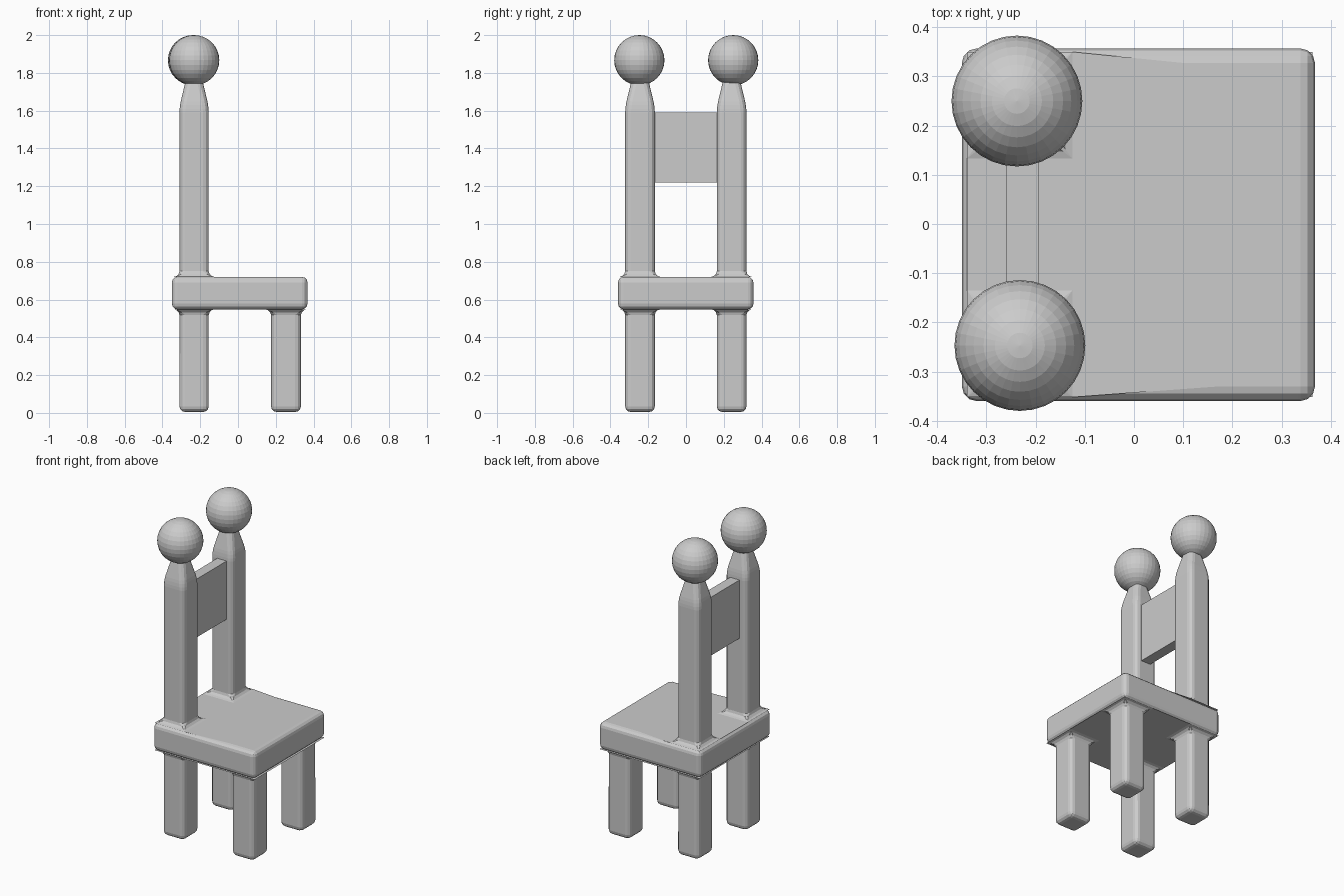
import bpy, bmesh
from mathutils import Vector, Matrix

if "Cube" in bpy.data.objects:
    bpy.data.objects.remove(bpy.data.objects["Cube"])

grey = bpy.data.materials.new("light grey")
grey.diffuse_color = (0.6, 0.6, 0.6, 1)
grey.use_nodes = True
grey.node_tree.nodes["Principled BSDF"].inputs["Base Color"].default_value = grey.diffuse_color


def add_object(name, bm):
    bmesh.ops.recalc_face_normals(bm, faces=bm.faces[:])
    mesh = bpy.data.meshes.new(name)
    bm.to_mesh(mesh)
    bm.free()
    mesh.materials.append(grey)
    obj = bpy.data.objects.new(name, mesh)
    bpy.context.collection.objects.link(obj)
    return obj


def box(x0, x1, y0, y1, z0, z1):
    bm = bmesh.new()
    bmesh.ops.create_cube(bm, size=1)
    for v in bm.verts:
        v.co = Vector((x1 if v.co.x > 0 else x0,
                       y1 if v.co.y > 0 else y0,
                       z1 if v.co.z > 0 else z0))
    return bm


def extrude(bm, face, z, scale=1.0):
    new = bmesh.ops.extrude_discrete_faces(bm, faces=[face])["faces"][0]
    c = new.calc_center_median()
    for v in new.verts:
        v.co = Vector((c.x + (v.co.x - c.x) * scale,
                       c.y + (v.co.y - c.y) * scale, z))
    return new


def corner_faces(bm, z, back_only):
    found = []
    for f in bm.faces:
        c = f.calc_center_median()
        if (abs(c.z - z) < 1e-4 and 0.2 < abs(c.y) < 0.3
                and 0.2 < abs(c.x) < 0.3 and (c.x < 0 or not back_only)):
            found.append(f)
    return found


# Seat slab, cut into a grid so legs and posts grow out of its corners
bm = box(-0.35, 0.368, -0.36, 0.357, 0.548, 0.72)
for axis, cuts in (((1, 0, 0), (-0.31, -0.155, 0.175, 0.333)),
                   ((0, 1, 0), (-0.322, -0.165, 0.163, 0.32))):
    for c in cuts:
        bmesh.ops.bisect_plane(bm, geom=bm.verts[:] + bm.edges[:] + bm.faces[:],
                               plane_co=Vector(axis) * c, plane_no=axis)

# Four legs
for f in corner_faces(bm, 0.548, False):
    extrude(bm, f, 0.005)

# Two back posts with tapered necks
for f in corner_faces(bm, 0.72, True):
    top = extrude(bm, f, 1.62)
    extrude(bm, top, 1.80, 0.45)

frame = add_object("seat_legs_and_posts", bm)
bevel = frame.modifiers.new("rounded edges", "BEVEL")
bevel.width = 0.03
bevel.segments = 3
bevel.limit_method = "ANGLE"
bevel.angle_limit = 0.17
bevel.use_clamp_overlap = False

# Back slat between the posts
add_object("back_slat", box(-0.26, -0.194, -0.17, 0.17, 1.22, 1.59))

# Ball finials
for name, x, y in (("right_finial", -0.232, -0.247), ("left_finial", -0.238, 0.25)):
    bm = bmesh.new()
    bmesh.ops.create_uvsphere(bm, u_segments=32, v_segments=16, radius=0.133,
                              matrix=Matrix.Translation((x, y, 1.867)))
    add_object(name, bm)
